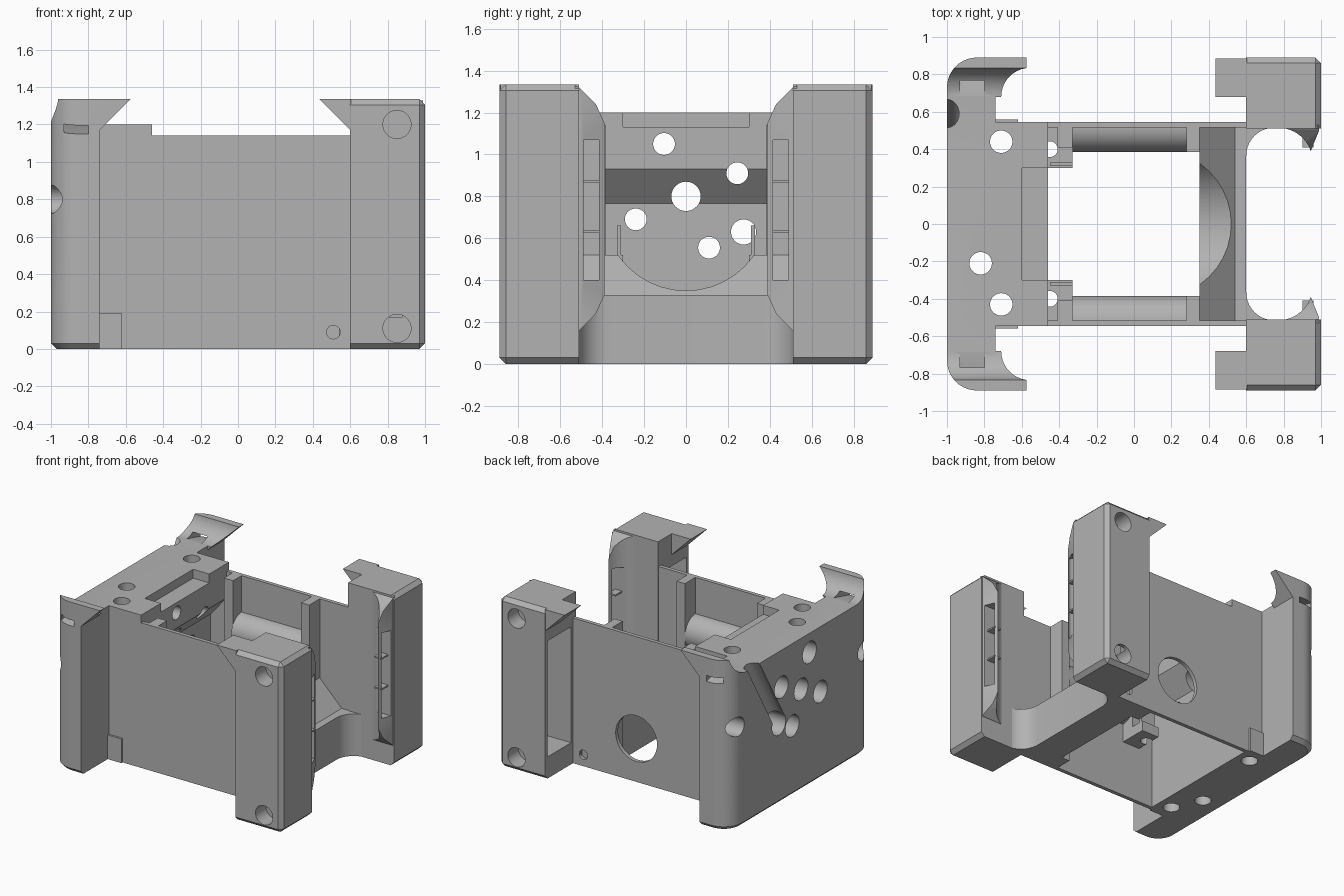
import bpy, bmesh
from math import cos, sin, radians, pi
from mathutils import Vector, Matrix

cube = bpy.data.objects.get("Cube")
if cube:
    bpy.data.objects.remove(cube)

grey = bpy.data.materials.new("plain grey")
grey.use_nodes = True
grey.diffuse_color = (0.45, 0.45, 0.45, 1)
grey.node_tree.nodes["Principled BSDF"].inputs["Base Color"].default_value = (0.45, 0.45, 0.45, 1)
parts = []


def add(name, bm, keep=True):
    bmesh.ops.recalc_face_normals(bm, faces=bm.faces)
    mesh = bpy.data.meshes.new(name)
    bm.to_mesh(mesh)
    bm.free()
    ob = bpy.data.objects.new(name, mesh)
    bpy.context.collection.objects.link(ob)
    if keep:
        parts.append(ob)
    return ob


def prism(name, pts, axis, lo, hi, keep=True, bevel=None, width=0.03):
    """Extrude a 2D outline along an axis; optionally chamfer chosen edges."""
    place = {"x": lambda a, b, c: (c, a, b), "y": lambda a, b, c: (a, c, b), "z": lambda a, b, c: (a, b, c)}[axis]
    bm = bmesh.new()
    face = bm.faces.new([bm.verts.new(place(a, b, lo)) for a, b in pts])
    new = bmesh.ops.extrude_face_region(bm, geom=[face])["geom"]
    shift = Vector(place(0, 0, hi - lo))
    bmesh.ops.translate(bm, vec=shift, verts=[v for v in new if isinstance(v, bmesh.types.BMVert)])
    if bevel:
        edges = [e for e in bm.edges if bevel(e.verts[0].co, e.verts[1].co)]
        bmesh.ops.bevel(bm, geom=edges, offset=width, segments=1, affect="EDGES")
    return add(name, bm, keep)


def box(name, x, y, z, s=1, keep=True, **kw):
    y = sorted((s * y[0], s * y[1]))
    pts = [(x[0], y[0]), (x[1], y[0]), (x[1], y[1]), (x[0], y[1])]
    return prism(name, pts, "z", z[0], z[1], keep, **kw)


def rod(p, q, r, name="cutter", keep=False):
    p, q = Vector(p), Vector(q)
    bm = bmesh.new()
    turn = (q - p).to_track_quat("Z", "Y").to_matrix().to_4x4()
    bmesh.ops.create_cone(bm, cap_ends=True, segments=40, radius1=r, radius2=r, depth=(q - p).length,
                          matrix=Matrix.Translation((p + q) / 2) @ turn)
    return add(name, bm, keep)


def arc(cx, cy, r, a, b, n=10):
    return [(cx + r * cos(radians(a + (b - a) * i / n)), cy + r * sin(radians(a + (b - a) * i / n)))
            for i in range(n + 1)]


def cut(ob, cutters, op="DIFFERENCE"):
    for c in cutters:
        m = ob.modifiers.new("cut", "BOOLEAN")
        m.object, m.operation, m.solver = c, op, "EXACT"
    bpy.context.view_layer.update()
    done = bpy.data.meshes.new_from_object(ob.evaluated_get(bpy.context.evaluated_depsgraph_get()))
    ob.modifiers.clear()
    ob.data = done
    for c in cutters:
        bpy.data.objects.remove(c)


def scoop():
    side = [(0.835, 1.5)] + arc(0.68, 1.355, 0.155, 0, -90)
    return prism("cutter", side + [(-y, z) for y, z in reversed(side)], "x", -1.2, -0.3, False)


def end_holes():
    """Counterbored cross holes and vertical holes of the end block."""
    out = []
    for y, z, r in [(-0.105, 1.05, 0.052), (0.245, 0.91, 0.052), (0, 0.8, 0.07),
                    (-0.24, 0.69, 0.052), (0.275, 0.63, 0.06), (0.11, 0.555, 0.052)]:
        out.append(rod((-0.8, y, z), (-0.3, y, z), r))
        out.append(rod((-1.1, y, z), (-0.79, y, z), 0.085))
    for x, y in [(-0.71, 0.44), (-0.82, -0.21), (-0.71, -0.43)]:
        out.append(rod((x, y, -0.1), (x, y, 1.4), 0.06))
    out.append(box("cutter", (-0.6, -0.3), (-0.3, 0.3), (1.13, 1.4), keep=False))
    return out


# End block with rounded outer corners and ears
half = [(-0.6, 0.545), (-0.74, 0.545), (-0.74, 0.89)] + arc(-0.84, 0.73, 0.16, 90, 180)
plan = half + [(x, -y) for x, y in reversed(half)]
end_block = prism("end_block", plan, "z", 0, 1.335, bevel=lambda a, b: max(a.z, b.z) < 0.01 and (
    min(abs(a.y), abs(b.y)) > 0.7 and max(a.x, b.x) < -0.73 and abs(a.x - b.x) > 0.001 or max(a.x, b.x) < -0.99))
slots = []
for s in (1, -1):
    slot = box("cutter", (-0.93, -0.8), (-0.16, 0.16), (-0.022, 0.022), keep=False)
    slot.data.transform(Matrix.Translation((0, s * 0.82, 1.19)) @ Matrix.Rotation(-s * 0.25, 4, "X"))
    slots.append(slot)
dents = [rod((-1.1, s * 0.78, 0.8), (-0.85, s * 0.78, 0.8), 0.075) for s in (1, -1)]
groove = rod((-1, 0.62, 1.25), (-1, 0.25, 0.62), 0.065)
cut(end_block, [scoop(), groove] + slots + dents + end_holes())

# Overhanging inner head of the end block
head = prism("end_head", [(-0.605, 0.76), (-0.46, 0.93), (-0.46, 1.2), (-0.605, 1.2)], "y", -0.545, 0.545)
cut(head, end_holes())

# Saddle wedge with round cradle, and the curved base between the pillars
saddle = prism("saddle", [(0.35, 0), (0.58, 0), (0.58, 0.33), (0.54, 0.33), (0.35, 0.52)], "y", -0.52, 0.52)
cut(saddle, [rod((0.2, 0, 0.745), (0.8, 0, 0.745), 0.395)])
base = box("base_end", (0.54, 0.8), (-0.53, 0.53), (0, 0.33))
corner = arc(0.75, 0.365, 0.15, 90, 180)
cut(base, [prism("cutter", [(1.2, 0.515)] + corner + [(x, -y) for x, y in reversed(corner)] + [(1.2, -0.515)],
                 "z", -0.1, 0.6, False)])

for s, side in ((-1, "front"), (1, "back")):
    # Thin side wall with its holes
    wall = box(side + "_wall", (-0.74, 0.6), (0.515, 0.545), (0, 1.14), s)
    holes = [rod((0.51, s * 0.3, 0.09), (0.51, s * 0.8, 0.09), 0.036)]
    if s > 0:
        holes.append(rod((0.05, 0.4, 0.34), (0.05, 0.7, 0.34), 0.18))
    cut(wall, holes)

    # Inner posts, half-round rail, drilled bracket and outer tab
    box(side + "_post_inner", (-0.41, -0.33), (0.41, 0.52), (0.45, 1.14), s)
    box(side + "_post_outer", (0.28, 0.35), (0.385, 0.52), (0, 1.14), s)
    rail = arc(s * 0.52, 0.72, 0.135, 90, 90 + s * 180, 20)
    prism(side + "_rail", rail, "x", -0.33, 0.3)
    bracket = box(side + "_bracket", (-0.48, -0.33), (0.3, 0.52), (0.44, 0.52), s)
    cut(bracket, [rod((-0.45, s * 0.4, 0.3), (-0.45, s * 0.4, 0.6), 0.042)])
    box(side + "_bracket_lip", (-0.45, -0.33), (0.31, 0.33), (0.51, 0.66), s)
    box(side + "_tab", (-0.745, -0.62), (0.54, 0.56), (0, 0.19), s)

    # Flared lip of the ear
    lip = prism(side + "_ear_lip", [(-0.745, 1.165), (-0.575, 1.335), (-0.745, 1.335)], "y",
                *sorted((s * 0.68, s * 0.89)))
    cut(lip, [scoop()])

    # Hollow corner pillar with chamfered outer edges
    def outer(a, b):
        return (a.x > 0.99 and b.x > 0.99 or s * a.y > 0.88 and s * b.y > 0.88) and (
            abs(a.z - b.z) < 0.01 or a.x > 0.99 and s * a.y > 0.88)
    pillar = box(side + "_pillar", (0.6, 1), (0.51, 0.89), (0, 1.335), s, bevel=outer)
    drills = [rod((0.85, s * 0.76, z), (0.85, s, z), 0.075) for z in (0.11, 1.2)]
    cut(pillar, drills + [box("cutter", (0.5, 0.88), (0.57, 0.86), (0.17, 1.08), s, False)])
    prism(side + "_pillar_lip", [(0.605, 1.165), (0.435, 1.335), (0.605, 1.335)], "y",
          *sorted((s * 0.68, s * 0.885)))

    # Hooked fin with tapered ends and a slotted window
    fin = prism(side + "_fin", [(x, s * y) for x, y in
                                [(0.8, 0.53)] + arc(0.77, 0.33, 0.185, 80, 19) + [(0.99, 0.5), (0.99, 0.53)]],
                "z", 0.1, 1.34)
    taper = [(0.6, 0.12), (0.51, 0.16), (0.43, 0.24), (0.38, 0.35)]
    taper += [(y, 1.48 - z) for y, z in reversed(taper)]
    cut(fin, [prism("cutter", [(s * y, z) for y, z in taper], "x", 0.5, 1.2, False)], "INTERSECT")
    cut(fin, [box("cutter", (0.7, 1.1), (0.415, 0.49), (0.4, 1.07), s, False)])
    for z in (0.63, 0.87):
        box(side + "_fin_rib", (0.9, 0.96), (0.41, 0.52), (z - 0.006, z + 0.006), s)

# Colour and shading
bpy.ops.object.select_all(action="DESELECT")
for ob in parts:
    ob.data.materials.clear()
    ob.data.materials.append(grey)
    ob.select_set(True)
bpy.context.view_layer.objects.active = parts[0]
bpy.ops.object.shade_smooth_by_angle(angle=pi / 6)
